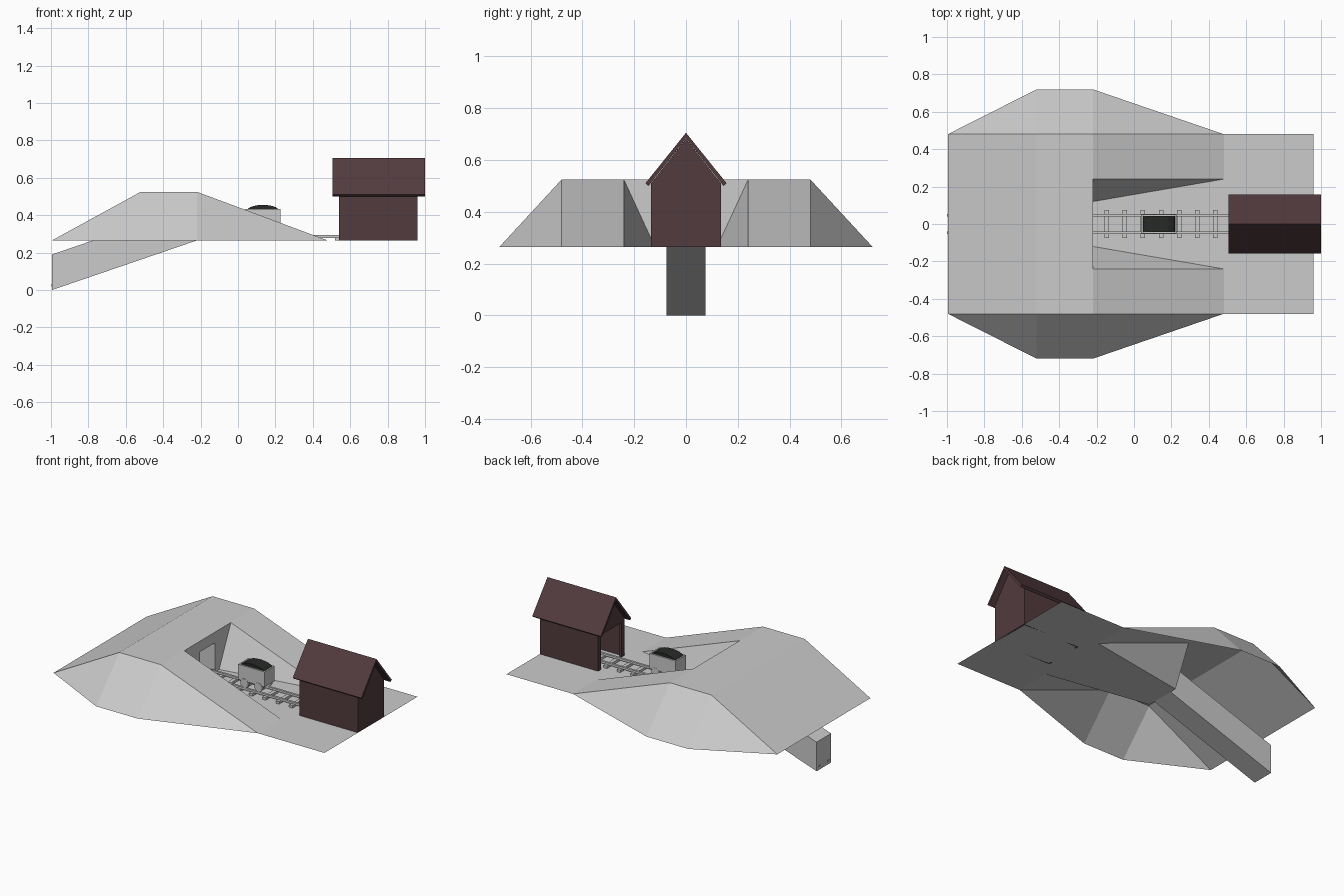
import bpy, bmesh, math
from mathutils import Matrix

if "Cube" in bpy.data.objects:
    bpy.data.objects.remove(bpy.data.objects["Cube"])

G = 0.265            # ground level
PORTAL_X = -0.22     # tunnel mouth
END_X = -0.995       # lower tunnel end
SLOPE = math.atan2(G, PORTAL_X - END_X)


def material(name, rgb):
    m = bpy.data.materials.new(name)
    m.diffuse_color = (*rgb, 1)
    m.use_nodes = True
    m.node_tree.nodes["Principled BSDF"].inputs["Base Color"].default_value = m.diffuse_color
    return m


BROWN = material("dark_brown_wood", (0.085, 0.043, 0.048))
BLACK = material("coal_black", (0.02, 0.023, 0.02))


def finish(name, bm, mat=None):
    me = bpy.data.meshes.new(name)
    bm.to_mesh(me)
    bm.free()
    ob = bpy.data.objects.new(name, me)
    bpy.context.collection.objects.link(ob)
    if mat:
        me.materials.append(mat)
    return ob


def surface(name, polys, mat=None, up=False, inward=False):
    """Surface from polygons given as point lists, welded together."""
    bm = bmesh.new()
    for p in polys:
        bm.faces.new([bm.verts.new(v) for v in p])
    bmesh.ops.remove_doubles(bm, verts=bm.verts, dist=1e-4)
    bmesh.ops.recalc_face_normals(bm, faces=bm.faces)
    bm.normal_update()
    flip = inward or (up and sum(f.normal.z * f.calc_area() for f in bm.faces) < 0)
    if flip:
        bmesh.ops.reverse_faces(bm, faces=bm.faces)
    return finish(name, bm, mat)


def add_box(bm, x, y, z, matrix=Matrix()):
    """Box from (min, max) ranges."""
    r = [x, y, z]
    mid = [(a + b) / 2 for a, b in r]
    size = [b - a for a, b in r]
    m = matrix @ Matrix.Translation(mid) @ Matrix.Diagonal((*size, 1))
    bmesh.ops.create_cube(bm, size=1, matrix=m)


def prism(name, place, profile, a, b, mat=None):
    """Closed prism; place(u, v, t) maps profile point and depth to space."""
    lo = [place(u, v, a) for u, v in profile]
    hi = [place(u, v, b) for u, v in profile]
    n = len(profile)
    sides = [[lo[i], lo[(i + 1) % n], hi[(i + 1) % n], hi[i]] for i in range(n)]
    return surface(name, [lo, hi] + sides, mat)


# Hill with a trench cut into its right slope
T = 0.525
L, R, C0, E0, E1 = -0.995, 0.96, -0.52, 0.48, 0.24
polys = []
for s in (1, -1):
    o, w, i, b = 0.48 * s, 0.72 * s, 0.24 * s, 0.12 * s
    polys += [
        [(L, o, G), (C0, o, T), (C0, w, G)],
        [(C0, o, T), (PORTAL_X, o, T), (PORTAL_X, w, G), (C0, w, G)],
        [(PORTAL_X, o, T), (E0, o, G), (PORTAL_X, w, G)],
        [(PORTAL_X, o, T), (E0, o, G), (E0, i, G), (PORTAL_X, i, T)],
        [(PORTAL_X, i, T), (E0, i, G), (PORTAL_X, b, G)],
    ]
polys += [
    [(L, -.48, G), (L, .48, G), (C0, .48, T), (C0, -.48, T)],
    [(C0, -.48, T), (C0, .48, T), (PORTAL_X, .48, T), (PORTAL_X, .24, T),
     (PORTAL_X, -.24, T), (PORTAL_X, -.48, T)],
    [(PORTAL_X, -.12, G), (E0, -.24, G), (E0, .24, G), (PORTAL_X, .12, G),
     (PORTAL_X, .075, G), (PORTAL_X, -.075, G)],
    [(E0, -.48, G), (R, -.48, G), (R, .48, G), (E0, .48, G), (E0, .24, G), (E0, -.24, G)],
    # portal wall around the tunnel mouth
    [(PORTAL_X, y, z) for y, z in ((.12, G), (.24, T), (-.24, T), (-.12, G),
     (-.075, G), (-.075, G + .19), (.075, G + .19), (.075, G))],
]
surface("hill", polys, up=True)

# Sloping tunnel, open at the mouth and closed at the bottom
ring = [(-.075, 0), (.075, 0), (.075, .19), (-.075, .19)]
low = [(END_X, y, z) for y, z in ring]
high = [(PORTAL_X, y, z + G) for y, z in ring]
surface("tunnel", [low] + [[low[i], low[(i + 1) % 4], high[(i + 1) % 4], high[i]]
                           for i in range(4)], inward=True)

# Track: level run to the shed and sloping run down the tunnel
slope_m = Matrix.Translation((PORTAL_X, 0, G)) @ Matrix.Rotation(-SLOPE, 4, 'Y')
run = (PORTAL_X - END_X) / math.cos(SLOPE)
rails, sleepers = bmesh.new(), bmesh.new()
for y in (-.047, .047):
    span = (y - .007, y + .007)
    add_box(rails, (PORTAL_X, .95), span, (G + .014, G + .028))
    add_box(rails, (-run + .005, 0), span, (.014, .028), slope_m)
for k in range(12):
    x = -0.145 + 0.0965 * k
    add_box(sleepers, (x - .012, x + .012), (-.075, .075), (G, G + .016))
for k in range(8):
    x = -0.05 - 0.0965 * k
    add_box(sleepers, (x - .012, x + .012), (-.073, .073), (.001, .016), slope_m)
finish("rails", rails)
finish("sleepers", sleepers)

# Mine cart: open tub, wheels and axles
cx = 0.133
tub = bmesh.new()
x0, x1, w, zb, zt, t = cx - .095, cx + .095, .052, .335, .434, .009
add_box(tub, (x0, x1), (-w, w), (zb, zb + t))
for a, b in ((-w, -w + t), (w - t, w)):
    add_box(tub, (x0, x1), (a, b), (zb + t, zt))
for a, b in ((x0, x0 + t), (x1 - t, x1)):
    add_box(tub, (a, b), (-w + t, w - t), (zb + t, zt))
finish("cart_tub", tub)

wheels = bmesh.new()
for dx in (-.05, .05):
    for y, r, d in ((-.047, .029, .014), (.047, .029, .014), (0, .007, .09)):
        bmesh.ops.create_cone(
            wheels, cap_ends=True, segments=16, radius1=r, radius2=r, depth=d,
            matrix=Matrix.Translation((cx + dx, y, G + .057)) @ Matrix.Rotation(math.pi / 2, 4, 'X'))
finish("cart_wheels", wheels)

# Coal heap, arched along the cart
arc = [(cx + .085 * math.cos(math.pi * k / 10), .425 + .03 * math.sin(math.pi * k / 10))
       for k in range(11)]
heap = [(cx + .085, .36)] + arc + [(cx - .085, .36)]
prism("coal", lambda u, v, d: (u, d, v), heap, -w + t, w - t, BLACK)

# Shed walls with an open doorway facing the tunnel
A, B, H, EV, PK = .54, .96, .135, .51, .683
gable = [(H, G), (H, EV), (0, PK), (-H, EV), (-H, G)]
door = [(-.105, G), (-.105, .49), (.105, .49), (.105, G)]
walls = surface("shed_walls", [
    [(B, y, z) for y, z in gable],
    [(A, y, z) for y, z in gable + door],
    [(A, H, G), (B, H, G), (B, H, EV), (A, H, EV)],
    [(A, -H, G), (B, -H, G), (B, -H, EV), (A, -H, EV)],
], BROWN)
thick = walls.modifiers.new("thickness", 'SOLIDIFY')
thick.thickness = .015
thick.offset = -1

# Pitched roof with overhang
chevron = [(.157, .51), (0, .705), (-.157, .51), (-.145, .50), (0, .684), (.145, .50)]
prism("shed_roof", lambda u, v, d: (d, u, v), chevron, .505, 1.0, BROWN)
